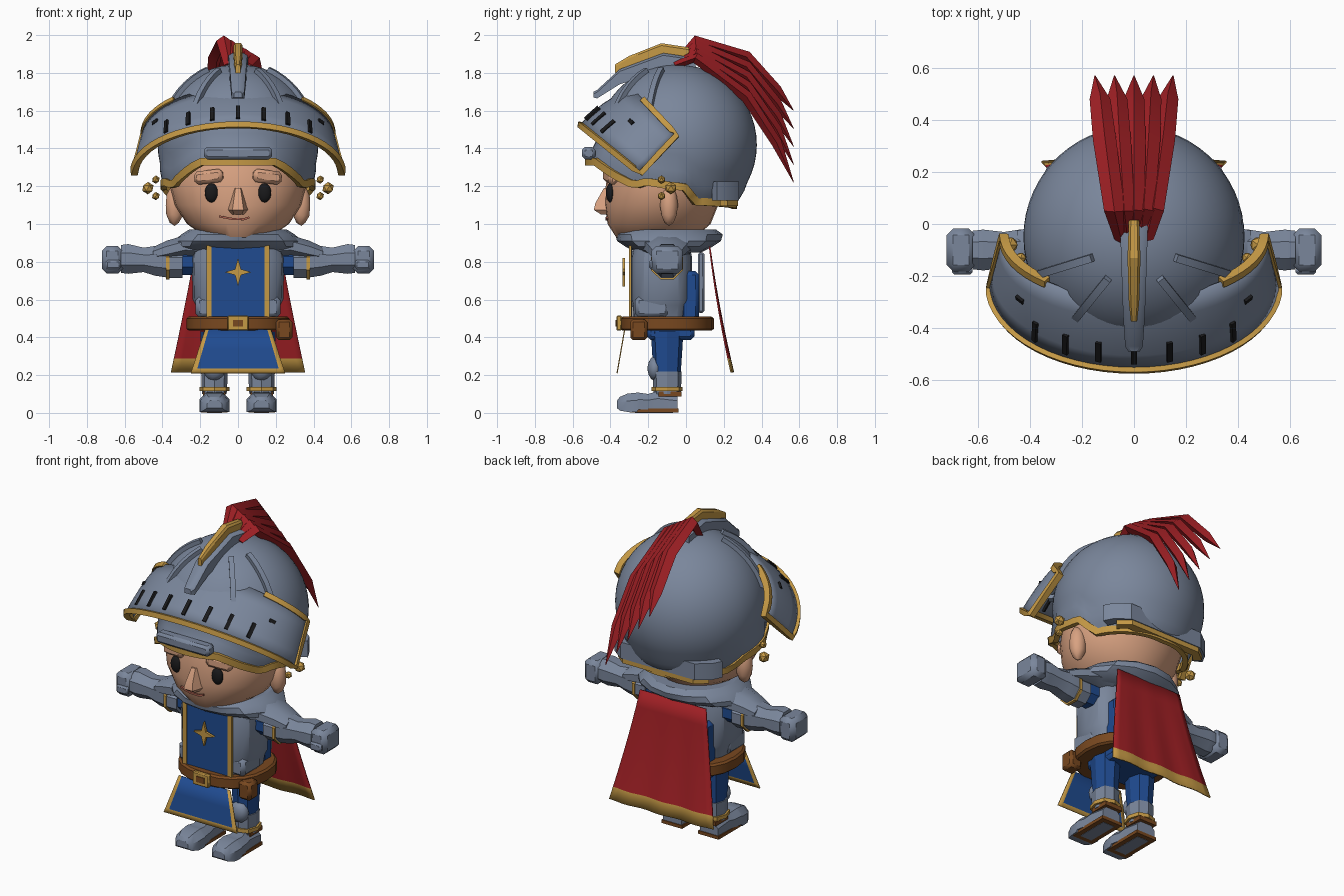
import bpy, bmesh, math
from mathutils import Vector as V, Matrix, Euler
from math import sin, cos, pi, radians, sqrt, acos

if "Cube" in bpy.data.objects:
    bpy.data.objects.remove(bpy.data.objects["Cube"])


def mat(name, r, g, b):
    m = bpy.data.materials.new(name)
    m.diffuse_color = (r, g, b, 1)
    m.use_nodes = True
    m.node_tree.nodes["Principled BSDF"].inputs["Base Color"].default_value = m.diffuse_color
    return m


steel = mat("steel", .195, .24, .33)
gold = mat("gold", .56, .32, .06)
red = mat("red", .35, .014, .018)
blue = mat("blue", .014, .07, .28)
brown = mat("brown", .19, .065, .014)
skin = mat("skin", .69, .36, .22)
black = mat("black", .01, .01, .011)
lips = mat("lips", .4, .12, .08)


def finish(name, bm, mats, bevel=0, thick=0):
    bmesh.ops.recalc_face_normals(bm, faces=bm.faces)
    me = bpy.data.meshes.new(name)
    bm.to_mesh(me)
    bm.free()
    for m in mats if isinstance(mats, (list, tuple)) else [mats]:
        me.materials.append(m)
    ob = bpy.data.objects.new(name, me)
    bpy.context.collection.objects.link(ob)
    if thick:
        md = ob.modifiers.new("thickness", 'SOLIDIFY')
        md.thickness, md.offset = thick, 0
    if bevel:
        md = ob.modifiers.new("bevel", 'BEVEL')
        md.width, md.segments = bevel, 1
    return ob


def loft(name, rings, m, closed=False, bevel=0):
    """Skin a row of equal-length rings; cap the ends unless closed."""
    bm = bmesh.new()
    rs = [[bm.verts.new(p) for p in r] for r in rings]
    n = len(rs[0])
    for a, b in zip(rs, rs[1:] + rs[:1] if closed else rs[1:]):
        for i in range(n):
            bm.faces.new((a[i], a[(i + 1) % n], b[(i + 1) % n], b[i]))
    if not closed:
        bm.faces.new(rs[0])
        bm.faces.new(rs[-1])
    return finish(name, bm, m, bevel)


def sheet(name, f, us, vs, mats, rule=None, thick=0):
    """Surface f(u, v); rule(u, v) picks the colour index."""
    bm = bmesh.new()
    g = [[bm.verts.new(f(u, v)) for v in vs] for u in us]
    for i in range(len(us) - 1):
        for j in range(len(vs) - 1):
            fc = bm.faces.new((g[i][j], g[i + 1][j], g[i + 1][j + 1], g[i][j + 1]))
            if rule:
                fc.material_index = rule((us[i] + us[i + 1]) / 2, (vs[j] + vs[j + 1]) / 2)
    bmesh.ops.remove_doubles(bm, verts=bm.verts, dist=1e-5)
    return finish(name, bm, mats, 0, thick)


def box(name, c, s, m, rot=(0, 0, 0), bevel=0):
    bm = bmesh.new()
    mx = Matrix.Translation(c) @ Euler(rot).to_matrix().to_4x4() @ Matrix.Diagonal((*s, 1))
    bmesh.ops.create_cube(bm, size=1, matrix=mx)
    return finish(name, bm, m, bevel)


def ball(name, c, s, m, sub=3):
    bm = bmesh.new()
    mx = Matrix.Translation(c) @ Matrix.Diagonal((*s, 1))
    bmesh.ops.create_icosphere(bm, subdivisions=sub, radius=1, matrix=mx)
    return finish(name, bm, m)


def prism(name, pts, a, b, m, bevel=0):
    """Extrude an x-z outline from y = a to y = b."""
    return loft(name, [[(p[0], d, p[1]) for p in pts] for d in (a, b)], m, bevel=bevel)


def strip(name, pts, out, w, h, m, closed=False):
    """Rectangular bar along pts; out(p) is its outward direction."""
    pts, n, rings = [V(p) for p in pts], len(pts), []
    for i, p in enumerate(pts):
        a = pts[i - 1] if i or closed else p
        b = pts[(i + 1) % n] if i < n - 1 or closed else p
        t = (b - a).normalized()
        s = t.cross(out(p)).normalized()
        o = s.cross(t)
        rings.append([p + s * w / 2 * j + o * h / 2 * k for j, k in ((1, 1), (-1, 1), (-1, -1), (1, -1))])
    return loft(name, rings, m, closed)


def spine(name, secs, m):
    """Bar along y from (y, low z, high z, half width)."""
    return loft(name, [[(-w, y, a), (-w, y, b - .012), (-w * .6, y, b), (w * .6, y, b), (w, y, b - .012), (w, y, a)] for y, a, b, w in secs], m)


def ring(cx, cy, z, rx, ry, n=20, p=1):
    """Horizontal oval; p below 1 makes it squarer."""
    q = lambda t: math.copysign(abs(t) ** p, t)
    return [(cx + rx * q(sin(2 * pi * i / n)), cy - ry * q(cos(2 * pi * i / n)), z) for i in range(n)]


def lerp(keys, t):
    for (a, x), (b, y) in zip(keys, keys[1:]):
        if t <= b:
            return x + (y - x) * (t - a) / (b - a)
    return keys[-1][1]


# helmet dome with a wavy, flared rim
C, R = V((0, -.05, 1.42)), .425
radial = lambda p: (p - C).normalized()
RIM = [(0, 1.33), (25, 1.33), (42, 1.26), (57, 1.205), (68, 1.225), (83, 1.205), (97, 1.195), (106, 1.12), (180, 1.1)]


def dome(u, v):
    d = min(u, 360 - u)
    phi = acos((lerp(RIM, d) - C.z) / R) * v
    flare = lerp([(0, .13), (90, .08), (180, .09)], d) * max(0, (v - .85) / .15)
    r, a = R * sin(phi) * (1 + flare), radians(u)
    return C + V((r * sin(a), -r * cos(a), R * cos(phi)))


az = [i * 6 for i in range(60)]
sheet("helmet_dome", lambda u, v: dome(u % 360, v), az + [360], [i / 20 for i in range(21)], steel)
flat = lambda p: V((p.x, p.y + .05, 0)).normalized()
strip("helmet_rim", [dome(u, 1) for u in az], flat, .04, .03, gold, True)
box("brow_bar", (0, -.515, 1.375), (.36, .07, .065), steel, bevel=.015)
guard = [(.335, .15), (.31, .2), (.25, .25), (-.25, .25), (-.31, .2), (-.335, .15)]
strip("neck_guard", [(x, y, 1.175) for x, y in guard], flat, .1, .06, steel)
strip("neck_guard_trim", [(x * .95, y, 1.11) for x, y in guard[1:-1]], flat, .03, .05, gold)


# raised visor with gold edging and breathing slots
def visor(a, t):
    s, c = sin(radians(a)), cos(radians(a))
    lo, up = V((.55 * s, -.24 - .315 * c, 1.27 + .255 * c)), V((.5 * s, -.05 - .234 * c, 1.47 + .247 * c))
    p = lo.lerp(up, t)
    return p + radial(p) * .02 * sin(pi * t) * c


sheet("visor", visor, range(-90, 91, 6), [0, .25, .5, .75, 1], steel, thick=.015)
edge = [visor(-a, 1) for a in range(42, 91, 6)] + [visor(-90, .5)] + [visor(a, 0) for a in range(-90, 91, 6)]
edge += [visor(90, .5)] + [visor(a, 1) for a in range(90, 41, -6)]
strip("visor_trim", edge, radial, .03, .036, gold)
for a in (-43, -28, -14, 0, 14, 28, 43):
    strip("visor_slot", [visor(a, .12), visor(a, .42)], radial, .022, .034, black)
for s in (-1, 1):
    strip("side_slot", [visor(s * 52, .6), visor(s * 57, .6)], radial, .02, .03, black)
    # ribs on the dome
    for (x0, y0), (x1, y1) in (((.16, -.13), (.42, -.21)), ((.1, -.21), (.27, -.42))):
        pts = []
        for i in range(8):
            x, y = x0 + (x1 - x0) * i / 7, y0 + (y1 - y0) * i / 7
            pts.append((s * x, y, C.z + sqrt(max(.02, .435 ** 2 - x * x - (y + .05) ** 2))))
        strip("dome_rib", pts, radial, .03, .03, steel)
    # gold ornaments beside the ears
    for x, y, z, r in ((.477, -.08, 1.19, .033), (.435, -.13, 1.235, .022), (.435, -.13, 1.148, .022)):
        ball("ear_ornament", (s * x, y, z), (r, r, r), gold, 1)

# crest bar and plume
spine("crest_bar", [(-.49, 1.67, 1.7, .022), (-.47, 1.665, 1.71, .034), (-.35, 1.74, 1.82, .042), (-.12, 1.81, 1.905, .05), (.05, 1.8, 1.88, .055)], steel)
spine("crest_trim", [(-.375, 1.8, 1.845, .012), (-.3, 1.82, 1.89, .02), (-.13, 1.89, 1.957, .025), (.015, 1.88, 1.935, .02)], gold)
for i in range(5):
    f, x = i / 4, -.15 + .075 * i
    path = [V((x * .3, -.06, 1.84)), V((x * .5, .05, 1.97 - .09 * f)), V((x * .75, .32, 1.885 - .21 * f)),
            V((x * .87, .48, 1.71 - .28 * f)), V((x, .57, 1.6 - .38 * f))]
    rings = []
    for j, (p, w) in enumerate(zip(path, (.03, .04, .045, .04, .002))):
        t = path[min(j + 1, 4)] - path[max(j - 1, 0)]
        n = V((0, -t.z, t.y)).normalized() * w * .7
        rings.append([p + V((w, 0, 0)), p + n, p - V((w, 0, 0)), p - n])
    loft("plume_feather", rings, red)

# head and face
HEAD = [(.9, .1, -.3, 0), (.93, .17, -.37, .05), (1, .27, -.415, .13), (1.1, .335, -.43, .17),
        (1.2, .36, -.425, .2), (1.3, .355, -.41, .2), (1.42, .3, -.36, .16)]
loft("head", [ring(0, (a + b) / 2, z, rx, (b - a) / 2, 28) for z, rx, a, b in HEAD], skin)
loft("nose", [[(-w, -.38, z), (-w * .45, y, z), (w * .45, y, z), (w, -.38, z)]
              for z, w, y in ((1.05, .045, -.45), (1.075, .066, -.488), (1.11, .055, -.48), (1.19, .03, -.435))], skin)
strip("mouth", [(-.1, -.413, 1.04), (-.03, -.421, 1.027), (.03, -.421, 1.025), (.06, -.418, 1.035)],
      lambda p: V((0, -1, 0)), .011, .012, lips)
for s in (-1, 1):
    ball("eye", (s * .14, -.4, 1.165), (.036, .024, .051), black)
    box("eyebrow", (s * .155, -.4, 1.25), (.155, .05, .07), skin, (0, s * .12, s * .25), .018)
    ball("ear", (s * .335, -.09, 1.1), (.05, .048, .11), skin, 2)

# torso armour, tabard and collar
loft("breastplate", [ring(0, -.13, z, rx, ry, 16, .6) for z, rx, ry in
                     ((.45, .2, .15), (.57, .225, .155), (.6, .24, .163), (.82, .245, .163), (.92, .22, .14))], steel)
loft("collar", [ring(0, -.09, z, rx, ry, 16) for z, rx, ry in
                ((.85, .3, .17), (.88, .36, .23), (.91, .34, .275), (.945, .3, .285), (.97, .26, .25))], steel)
box("tabard", (0, -.293, .69), (.28, .012, .38), blue)
box("back_tunic", (0, .02, .61), (.38, .1, .28), blue, bevel=.02)
box("back_plate", (0, .08, .69), (.34, .035, .32), steel, bevel=.01)
star = [((.07 if i % 2 == 0 else .022) * sin(i * pi / 4), .745 + (.075 if i % 2 == 0 else .022) * cos(i * pi / 4)) for i in range(8)]
prism("chest_star", star, -.337, -.322, gold)

# belt, pouch and hanging cloth
loft("belt", [ring(0, -.1, z, rx, ry, 20, .85) for z, rx, ry in ((.435, .26, .235), (.445, .272, .247), (.5, .272, .247), (.51, .26, .235))], brown)
prism("buckle", [(-.055, .435), (.055, .435), (.055, .515), (-.055, .515)], -.368, -.34, gold, .006)
box("buckle_centre", (0, -.368, .475), (.055, .008, .036), brown)
box("belt_pouch", (.245, -.25, .44), (.085, .09, .11), brown, bevel=.015)
box("hips", (0, -.08, .42), (.36, .25, .07), blue, bevel=.02)
flap = lambda u, v: (u * (.175 + .075 * v), -.325 - .04 * v, .44 - .23 * v)
sheet("front_flap", flap, [-1, -.89, 0, .89, 1], [0, .45, .89, 1], [blue, gold],
      lambda u, v: int(abs(u) > .89 or v > .89), .006)


def cape(u, v):
    return (u * (.225 + .13 * v ** 1.1), .125 + .085 * v + .035 * v * v + .006 * v * cos(u * 3 * pi), .88 - .665 * v)


sheet("cape", cape, [i / 8 - 1 for i in range(17)], [0, .15, .3, .45, .6, .75, .89, 1], [red, gold], lambda u, v: int(v > .89), .008)


def limb(name, s, secs, m, n=8):
    """Limb along x from (x, centre z, y radius, z radius)."""
    loft(name, [[(s * x, -.1 + ry * cos(2 * pi * (i + .5) / n), cz + rz * sin(2 * pi * (i + .5) / n)) for i in range(n)]
                for x, cz, ry, rz in secs], m)


for s in (-1, 1):
    # arms
    box("tabard_trim", (s * .153, -.295, .69), (.026, .014, .39), gold)
    limb("sleeve", s, [(.2, .8, .075, .075), (.32, .8, .075, .075)], blue)
    limb("shoulder_plate", s, [(.16, .88, .15, .07), (.28, .885, .13, .06), (.38, .86, .1, .055), (.45, .84, .08, .04)], steel)
    limb("arm_cuff", s, [(.295, .79, .085, .082), (.38, .79, .085, .082)], steel)
    limb("arm_ring", s, [(.362, .79, .092, .09), (.38, .79, .092, .09)], gold)
    limb("forearm", s, [(.375, .8, .085, .09), (.44, .805, .085, .085), (.5, .81, .075, .07), (.58, .815, .085, .085), (.62, .815, .08, .08)], steel)
    box("fist", (s * .665, -.1, .81), (.11, .165, .145), steel, bevel=.025)
    box("thumb", (s * .66, -.18, .785), (.08, .03, .05), steel, bevel=.01)
    box("waist_plate", (s * .18, -.18, .56), (.09, .18, .11), steel, bevel=.02)
    # legs
    x = s * .125
    loft("thigh", [ring(x, -.1, z, r, r * 1.15, 8, .8) for z, r in ((.2, .062), (.3, .068), (.43, .075))], blue)
    loft("shin_guard", [ring(x, -.1, z, r, r * 1.1, 8, .8) for z, r in ((.1, .065), (.15, .068), (.22, .07))], steel)
    ball("knee_guard", (x, -.165, .235), (.06, .04, .065), steel, 2)
    loft("ankle_band", [ring(x, -.1, z, .08, .082, 8, .8) for z in (.115, .138)], gold)
    box("ankle_strap", (x, -.085, .1), (.12, .12, .025), brown)
    boot = []
    for y, w, h, b in ((-.045, .062, .095, .018), (-.15, .066, .115, .018), (-.2, .07, .1, .018), (-.25, .08, .107, .018),
                       (-.26, .08, .107, .006), (-.31, .076, .102, .005), (-.35, .058, .085, .012), (-.365, .04, .065, .025)):
        m = b + (h - b) * .6
        boot.append([(x - w, y, b), (x - w, y, m), (x - w * .55, y, h), (x + w * .55, y, h), (x + w, y, m), (x + w, y, b)])
    loft("boot", boot, steel)
    box("boot_sole", (x, -.17, .012), (.14, .26, .02), brown)
    box("sole_plate", (x, -.17, .003), (.08, .2, .006), steel)

# smooth shading with kept edges
bpy.ops.object.select_all(action='SELECT')
bpy.context.view_layer.objects.active = bpy.context.scene.objects[0]
bpy.ops.object.shade_smooth_by_angle(angle=radians(30))
